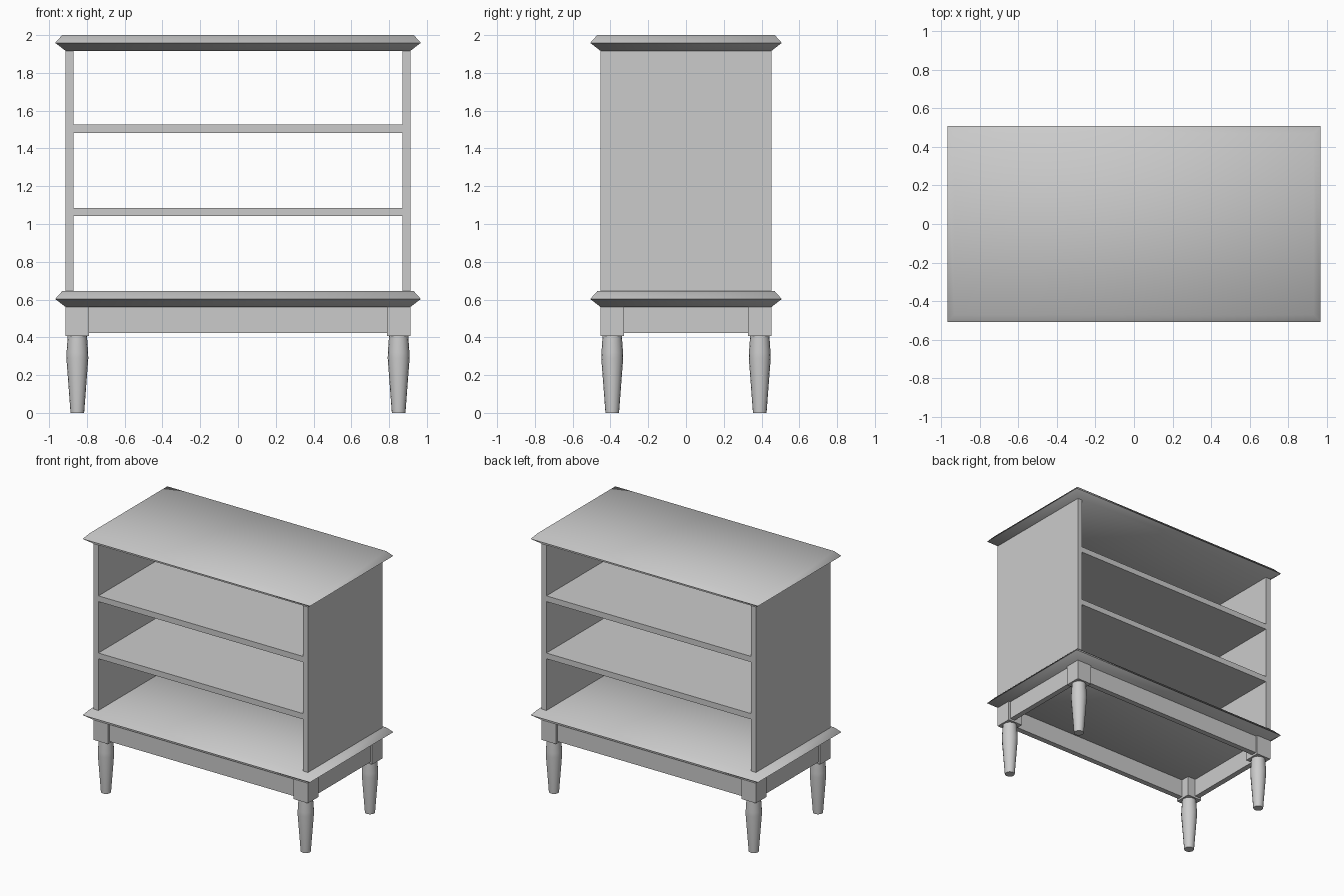
import bpy
import bmesh
from math import cos, sin, tau, radians

default = bpy.data.objects.get("Cube")
if default:
    bpy.data.objects.remove(default, do_unlink=True)

# Single painted finish
grey = bpy.data.materials.new("warm_grey")
grey.use_nodes = True
colour = (0.6, 0.6, 0.6, 1)
grey.diffuse_color = colour
grey.node_tree.nodes["Principled BSDF"].inputs["Base Color"].default_value = colour


def loft(name, rings, smooth=None):
    """Skin a stack of matching rings and cap both ends."""
    bm = bmesh.new()
    loops = [[bm.verts.new(p) for p in ring] for ring in rings]
    for low, high in zip(loops, loops[1:]):
        n = len(low)
        for i in range(n):
            j = (i + 1) % n
            bm.faces.new((low[i], low[j], high[j], high[i]))
    bm.faces.new(loops[0][::-1])
    bm.faces.new(loops[-1])
    bmesh.ops.recalc_face_normals(bm, faces=bm.faces)
    mesh = bpy.data.meshes.new(name)
    bm.to_mesh(mesh)
    bm.free()
    mesh.materials.append(grey)
    obj = bpy.data.objects.new(name, mesh)
    bpy.context.collection.objects.link(obj)
    if smooth:
        bpy.ops.object.select_all(action='DESELECT')
        obj.select_set(True)
        bpy.context.view_layer.objects.active = obj
        bpy.ops.object.shade_smooth_by_angle(angle=radians(smooth))
    return obj


def rect(x0, x1, y0, y1, z):
    return [(x0, y0, z), (x1, y0, z), (x1, y1, z), (x0, y1, z)]


def circle(x, y, r, z, sides=16):
    return [(x + r * cos(tau * i / sides), y + r * sin(tau * i / sides), z)
            for i in range(sides)]


def box(name, x0, x1, y0, y1, z0, z1):
    return loft(name, [rect(x0, x1, y0, y1, z) for z in (z0, z1)])


W, D = 0.913, 0.453          # outer half width and half depth of the carcass
SLAB, PANEL, POST = 0.083, 0.042, 0.125
BASE, TOP = 0.561, 1.917     # undersides of the two slabs


# Slabs with pointed, bevelled edges
def slab(name, z):
    steps = [(0, 0, 0), (0.055, 0.054, 0.042), (0.018, 0.017, SLAB)]
    loft(name, [rect(-W - a, W + a, -D - b, D + b, z + h) for a, b, h in steps], 65)


slab("base_slab", BASE)
slab("top_slab", TOP)

# Shelves, open at the front and the back
for name, z in (("lower_shelf", 1.042), ("upper_shelf", 1.482)):
    box(name, -W + PANEL, W - PANEL, -D, D, z, z + 0.044)

# Side panels, leg posts and turned legs
LEG = [(0.036, 0), (0.058, 0.29), (0.057, 0.32), (0.051, 0.407)]
for side, s in (("left", 1), ("right", -1)):
    xs = sorted((s * W, s * (W - PANEL)))
    box(side + "_panel", *xs, -D, D, BASE + SLAB, TOP)
    for end, t in (("front", -1), ("back", 1)):
        xs = sorted((s * W, s * (W - POST)))
        ys = sorted((t * D, t * (D - POST)))
        box(f"{end}_{side}_post", *xs, *ys, 0.407, BASE)
        cx, cy = s * (W - POST / 2), t * (D - POST / 2)
        loft(f"{end}_{side}_leg", [circle(cx, cy, r, z) for r, z in LEG], 30)

# Aprons set slightly back between the posts
INSET, THICK = 0.015, 0.042
for name, s in (("front", -1), ("back", 1)):
    ys = sorted((s * (D - INSET), s * (D - INSET - THICK)))
    box(name + "_apron", POST - W, W - POST, *ys, 0.422, BASE)
for name, s in (("left", 1), ("right", -1)):
    xs = sorted((s * (W - INSET), s * (W - INSET - THICK)))
    box(name + "_apron", *xs, POST - D, D - POST, 0.422, BASE)
